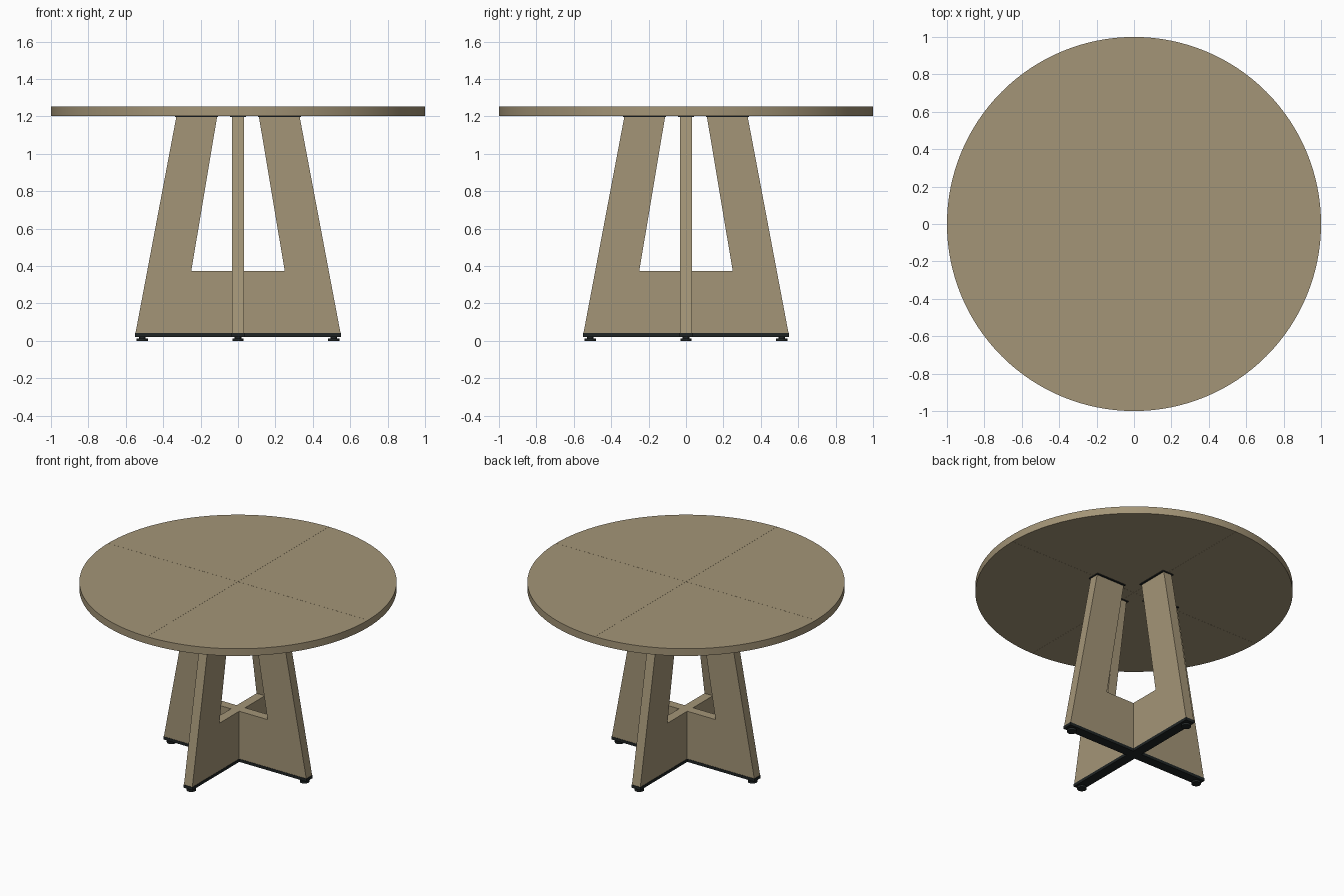
import bpy, bmesh, math
from mathutils import Matrix

if "Cube" in bpy.data.objects:
    bpy.data.objects.remove(bpy.data.objects["Cube"])


def material(name, rgb):
    m = bpy.data.materials.new(name)
    m.diffuse_color = (*rgb, 1)
    m.use_nodes = True
    m.node_tree.nodes["Principled BSDF"].inputs["Base Color"].default_value = m.diffuse_color
    return m


WOOD = material("oak", (0.37, 0.30, 0.185))
BLACK = material("black_metal", (0.014, 0.018, 0.018))


def prism(name, pts, depth, mat, upright=False, turn=0.0, z=0.0):
    """Extrude a 2D outline: along z from height z, or (upright) centred on y."""
    bm = bmesh.new()
    if upright:
        vs = [bm.verts.new((x, -depth / 2, h)) for x, h in pts]
        move = (0, depth, 0)
    else:
        vs = [bm.verts.new((x, y, z)) for x, y in pts]
        move = (0, 0, depth)
    face = bm.faces.new(vs)
    ext = bmesh.ops.extrude_face_region(bm, geom=[face])
    bmesh.ops.translate(bm, vec=move, verts=[
        v for v in ext["geom"] if isinstance(v, bmesh.types.BMVert)])
    bmesh.ops.recalc_face_normals(bm, faces=bm.faces)
    bm.transform(Matrix.Rotation(turn, 4, 'Z'))
    me = bpy.data.meshes.new(name)
    bm.to_mesh(me)
    bm.free()
    me.materials.append(mat)
    ob = bpy.data.objects.new(name, me)
    bpy.context.collection.objects.link(ob)
    return ob


def rect(x0, x1, w):
    return [(x0, -w / 2), (x1, -w / 2), (x1, w / 2), (x0, w / 2)]


def circle(x, r, n=24):
    return [(x + r * math.cos(2 * math.pi * i / n),
             r * math.sin(2 * math.pi * i / n)) for i in range(n)]


def smooth(ob):
    bpy.ops.object.select_all(action='DESELECT')
    bpy.context.view_layer.objects.active = ob
    ob.select_set(True)
    bpy.ops.object.shade_smooth_by_angle(angle=math.radians(30))


T = 0.064          # panel thickness
Z0, Z1 = 0.042, 1.197

# Long panel along x, with its open tapered middle
half = [(0.25, 0.373), (0.112, Z1), (0.33, Z1), (0.548, Z0)]
prism("long_leg_panel", half + [(-x, h) for x, h in reversed(half)], T, WOOD, True)

# Two half panels butting against it along y
for side, turn in (("back", math.pi / 2), ("front", -math.pi / 2)):
    prism(side + "_leg_panel", [(T / 2, 0.373)] + half + [(T / 2, Z0)],
          T, WOOD, True, turn)

# Black base strips: one long, two short
prism("long_base_strip", rect(-0.551, 0.551, 0.068), 0.02, BLACK, z=0.022)

for i, name in enumerate(("right", "back", "left", "front")):
    turn = i * math.pi / 2
    if i % 2:
        prism(name + "_base_strip", rect(0.034, 0.551, 0.068), 0.02, BLACK,
              turn=turn, z=0.022)
    # Mounting plate under the top
    prism(name + "_top_plate", rect(0.106, 0.336, 0.086), 0.006, BLACK,
          turn=turn, z=Z1)
    # Levelling foot: pad and stem
    smooth(prism(name + "_foot_pad", circle(0.512, 0.03), 0.014, BLACK, turn=turn))
    smooth(prism(name + "_foot_stem", circle(0.512, 0.018), 0.009, BLACK,
                 turn=turn, z=0.0135))
    # Quarter of the round top, with hairline seams between quarters
    g = 0.0004
    arc = [(math.cos(k / 32 * math.pi / 2), math.sin(k / 32 * math.pi / 2))
           for k in range(33)]
    pts = [(g, g)] + [(max(x, g), max(y, g)) for x, y in arc]
    smooth(prism(name + "_top_quarter", pts, 0.05, WOOD, turn=turn, z=1.203))
